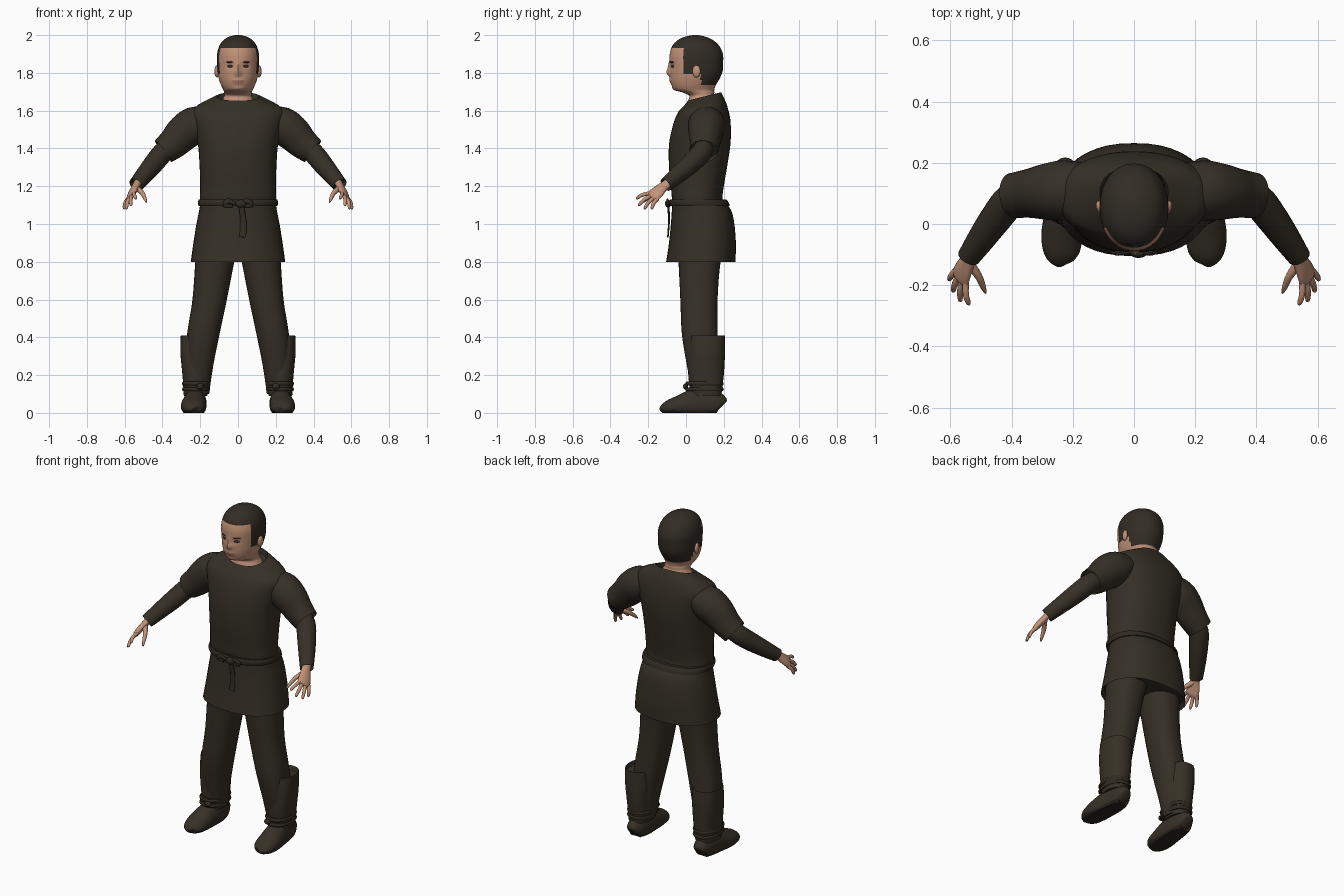
import bpy, bmesh
from math import sin, cos, tau, exp, radians
from mathutils import Vector, Matrix

cube = bpy.data.objects.get("Cube")
if cube:
    bpy.data.objects.remove(cube)


def material(name, rgb):
    m = bpy.data.materials.new(name)
    m.use_nodes = True
    m.diffuse_color = (*rgb, 1)
    m.node_tree.nodes["Principled BSDF"].inputs["Base Color"].default_value = (*rgb, 1)
    return m


SKIN = material("skin", (.54, .29, .19))
LIPS = material("lips", (.40, .19, .13))
HAIR = material("hair", (.032, .026, .018))
EYES = material("eyes", (.04, .03, .025))
CLOTH = material("dark cloth", (.036, .029, .019))
BELT = material("belt", (.031, .024, .016))
BOOT = material("boot leather", (.038, .030, .020))
SOLE = material("sole", (.022, .018, .013))


def finish(name, bm, mats, paint=None, angle=50):
    bmesh.ops.recalc_face_normals(bm, faces=bm.faces)
    if paint:
        for f in bm.faces:
            f.material_index = paint(f.calc_center_median())
    me = bpy.data.meshes.new(name)
    bm.to_mesh(me)
    bm.free()
    for m in mats:
        me.materials.append(m)
    ob = bpy.data.objects.new(name, me)
    bpy.context.collection.objects.link(ob)
    bpy.ops.object.select_all(action='DESELECT')
    ob.select_set(True)
    bpy.context.view_layer.objects.active = ob
    bpy.ops.object.shade_smooth_by_angle(angle=radians(angle))
    return ob


def spline(rows, k):
    """Smooth curve through rows of numbers, k steps per gap."""
    out = []
    for i in range(len(rows) - 1):
        a, b, c, d = (rows[min(max(j, 0), len(rows) - 1)] for j in range(i - 1, i + 3))
        for s in range(k):
            t = s / k
            out.append([q + t / 2 * (r - p + t * (2 * p - 5 * q + 4 * r - w
                        + t * (3 * (q - r) + w - p))) for p, q, r, w in zip(a, b, c, d)])
    return out + [list(rows[-1])]


def skin_rings(name, rings, mats, hems=(False, False), side=1, warp=None, paint=None):
    """Join rings of points into a closed body; a hem is a recessed open-looking end."""
    def lip(ring, inner):
        mid, nxt = (sum(r, Vector()) / len(r) for r in (ring, inner))
        return [mid + (v - mid) * .93 + (nxt - mid).normalized() * .025 for v in ring]
    first, last = lip(rings[0], rings[1]), lip(rings[-1], rings[-2])
    if hems[0]:
        rings = [first] + rings
    if hems[1]:
        rings = rings + [last]
    bm = bmesh.new()
    loops = []
    for ring in rings:
        pts = [warp(v) if warp else v for v in ring]
        loops.append([bm.verts.new((v.x * side, v.y, v.z)) for v in pts])
    n = len(loops[0])
    for lo, hi in zip(loops, loops[1:]):
        for i in range(n):
            bm.faces.new((lo[i], lo[(i + 1) % n], hi[(i + 1) % n], hi[i]))
    bm.faces.new(loops[0][::-1])
    bm.faces.new(loops[-1])
    return finish(name, bm, mats, paint)


def unit(i, n, power):
    c, s = cos(tau * i / n), sin(tau * i / n)
    e = 2 / power
    return (abs(c) ** e * (1 if c > 0 else -1), abs(s) ** e * (1 if s > 0 else -1))


def loft(name, rows, mats, n=32, k=4, power=2.3, **opts):
    """Stack of level rings: height, centre x, front y, back y, half width."""
    rings = []
    for z, cx, yf, yb, w in spline(rows, k):
        ring = [unit(i, n, power) for i in range(n)]
        rings.append([Vector((cx + w * c, (yf + yb) / 2 + (yb - yf) / 2 * s, z)) for c, s in ring])
    return skin_rings(name, rings, mats, **opts)


def tube(name, rows, mats, ref=(0, 1, 0), n=20, k=4, **opts):
    """Swept ellipse: x, y, z, radius along ref, radius across it."""
    rows = spline(rows, k)
    pts = [Vector(r[:3]) for r in rows]
    rings = []
    for i, r in enumerate(rows):
        t = (pts[min(i + 1, len(pts) - 1)] - pts[max(i - 1, 0)]).normalized()
        u = Vector(ref)
        u = (u - t * u.dot(t)).normalized()
        v = t.cross(u)
        rings.append([pts[i] + u * r[3] * cos(tau * j / n) + v * r[4] * sin(tau * j / n)
                      for j in range(n)])
    return skin_rings(name, rings, mats, **opts)


def ball(name, at, size, mat, turn=0):
    bm = bmesh.new()
    mtx = Matrix.LocRotScale(Vector(at), Matrix.Rotation(radians(turn), 3, 'Z'), Vector(size))
    bmesh.ops.create_uvsphere(bm, u_segments=16, v_segments=10, radius=1, matrix=mtx)
    return finish(name, bm, [mat])


# Head and neck: brow, nose, lips and chin are soft bumps on the front
def bump(v, x, z, wx, wz):
    return exp(-((abs(v.x) - x) / wx) ** 2 - ((v.z - z) / wz) ** 2)


def face_shape(v):
    if v.y < .02 and v.z > 1.69:
        push = (.018 * bump(v, 0, 1.8, .016, .018) + .010 * bump(v, 0, 1.83, .01, .025)
                + .007 * bump(v, 0, 1.757, .03, .014) + .005 * bump(v, 0, 1.715, .025, .012)
                - .007 * bump(v, .042, 1.836, .02, .013))
        return Vector((v.x, v.y - push, v.z))
    return v


def head_paint(c):
    line = 1.935 if c.y < -.015 else 1.79 if c.y < .08 else 1.735
    if c.z > line:
        return 1
    return 2 if c.y < -.05 and abs(c.x) < .028 and abs(c.z - 1.757) < .008 else 0


loft("head", [
    (1.60, 0, .005, .185, .115), (1.63, 0, .005, .178, .105), (1.655, 0, .012, .162, .085),
    (1.68, 0, .016, .15, .072), (1.697, 0, -.02, .15, .074), (1.71, 0, -.06, .15, .078),
    (1.735, 0, -.075, .158, .09), (1.77, 0, -.082, .178, .102), (1.81, 0, -.084, .194, .109),
    (1.86, 0, -.087, .197, .112), (1.90, 0, -.086, .195, .111), (1.94, 0, -.074, .178, .100),
    (1.97, 0, -.048, .148, .080), (1.99, 0, -.01, .108, .050), (2.0, 0, .035, .065, .015)],
    [SKIN, HAIR, LIPS], n=64, k=5, power=2.1, warp=face_shape, paint=head_paint)

for label, s in (("left", 1), ("right", -1)):
    ball(label + "_ear", (s * .112, .055, 1.808), (.012, .022, .032), SKIN, s * -15)
    ball(label + "_eye", (s * .042, -.070, 1.835), (.016, .007, .007), EYES, s * 28)
    ball(label + "_eyebrow", (s * .045, -.075, 1.857), (.022, .005, .004), HAIR, s * 30)


# Shirt, skirt of the tunic and belt
def collar_tilt(v):
    f = min(max((v.z - 1.6) / .07, 0), 1)
    return Vector((v.x, v.y, v.z + (v.y - .095) * .25 * f))


loft("shirt", [
    (1.11, 0, -.07, .20, .198), (1.14, 0, -.075, .193, .202), (1.2, 0, -.08, .20, .20),
    (1.3, 0, -.09, .217, .203), (1.42, 0, -.09, .235, .212), (1.52, 0, -.07, .237, .235),
    (1.58, 0, -.048, .23, .248), (1.62, 0, -.025, .217, .225), (1.65, 0, -.006, .20, .17),
    (1.675, 0, .01, .185, .112)], [CLOTH], n=40, hems=(False, True), warp=collar_tilt)
loft("tunic_skirt", [
    (.80, 0, -.105, .262, .25), (.9, 0, -.09, .264, .236), (1.0, 0, -.08, .256, .22),
    (1.07, 0, -.075, .24, .206), (1.12, 0, -.072, .205, .198)], [CLOTH], n=40, hems=(True, False))
loft("belt", [(1.095, 0, -.086, .232, .209), (1.113, 0, -.09, .226, .212),
              (1.13, 0, -.084, .214, .208)], [BELT], n=40)
ball("belt_knot", (.015, -.095, 1.108), (.028, .016, .021), BELT)
tube("belt_tail", [(.015, -.094, 1.1, .014, .006), (.028, -.09, 1.02, .016, .005),
                   (.025, -.096, .93, .018, .004)], [BELT], ref=(1, 0, 0))
for label, s in (("left", 1), ("right", -1)):
    tube(label + "_belt_loop", [(.015, -.095, 1.108, .008, .005), (.05, -.098, 1.122, .013, .006),
                                (.075, -.092, 1.10, .01, .005), (.03, -.095, 1.095, .008, .005)],
         [BELT], ref=(0, 0, 1), n=10, side=s)


# Arms, hands, legs and boots, built once and repeated for each side
def boot_floor(v):
    return Vector((v.x, v.y, max(v.z, 0)))


for label, s in (("left", 1), ("right", -1)):
    tube(label + "_sleeve", [
        (.14, .115, 1.555, .08, .07), (.225, .11, 1.525, .098, .098), (.285, .105, 1.485, .092, .096),
        (.34, .10, 1.43, .08, .084), (.395, .093, 1.385, .074, .072)],
        [CLOTH], n=28, hems=(False, True), side=s)
    tube(label + "_forearm", [
        (.34, .10, 1.43, .05, .05), (.40, .08, 1.375, .055, .055), (.45, .02, 1.315, .052, .053),
        (.50, -.05, 1.255, .045, .046), (.54, -.108, 1.207, .036, .040)],
        [CLOTH], hems=(False, True), side=s)

    fan = Vector((.53, .69, -.49))
    tube(label + "_palm", [
        (.53, -.09, 1.22, .026, .02), (.542, -.12, 1.198, .028, .019), (.557, -.15, 1.17, .037, .018),
        (.567, -.175, 1.147, .039, .015), (.57, -.185, 1.138, .03, .008)], [SKIN], ref=fan, side=s)
    knuckles = Vector((.566, -.172, 1.148))
    tips = {"index": (.54, -.265, 1.135), "middle": (.568, -.254, 1.098),
            "ring": (.592, -.222, 1.080), "little": (.605, -.183, 1.080)}
    for i, (finger, tip) in enumerate(tips.items()):
        a, b = knuckles + fan * (i - 1.5) * .02, Vector(tip)
        bend = a.lerp(b, .5) + Vector((.004, -.003, .005))
        tube(f"{label}_{finger}_finger",
             [(*a, .011, .011), (*bend, .010, .010), (*a.lerp(b, .9), .008, .008), (*b, .003, .003)],
             [SKIN], ref=fan, n=10, k=3, side=s)
    tube(label + "_thumb", [
        (.537, -.13, 1.19, .016, .015), (.508, -.17, 1.165, .013, .012),
        (.493, -.205, 1.135, .010, .009), (.485, -.225, 1.115, .004, .004)], [SKIN], n=12, side=s)

    loft(label + "_trouser_leg", [
        (.10, .213, .035, .16, .06), (.25, .205, .005, .165, .074), (.42, .183, -.022, .168, .086),
        (.6, .15, -.03, .167, .091), (.8, .123, -.04, .183, .103), (.93, .105, -.05, .215, .108)],
        [CLOTH], side=s)
    loft(label + "_gaiter", [
        (.09, .225, .025, .187, .062), (.2, .224, .012, .20, .070), (.3, .226, .012, .206, .078),
        (.36, .227, .016, .207, .078), (.41, .227, .022, .206, .076)],
        [BOOT], hems=(False, True), side=s)
    for i, z in enumerate((.125, .155)):
        loft(f"{label}_ankle_strap_{i + 1}", [
            (z - .01, .222, .002, .195, .070), (z, .222, -.004, .20, .075),
            (z + .01, .222, .002, .195, .070)], [BELT], n=24, k=2, side=s)
    ball(label + "_strap_knot", (s * .20, -.002, .14), (.02, .014, .016), BELT)
    tube(label + "_shoe", [
        (.225, .19, .035, .03, .035), (.225, .172, .045, .048, .062), (.225, .10, .05, .058, .082),
        (.23, .03, .045, .063, .078), (.236, -.04, .035, .067, .056), (.235, -.095, .026, .058, .040),
        (.231, -.125, .02, .036, .022), (.229, -.131, .018, .015, .010)],
        [BOOT, SOLE], ref=(1, 0, 0), n=28, side=s, warp=boot_floor,
        paint=lambda c: 1 if c.z < .016 else 0)
